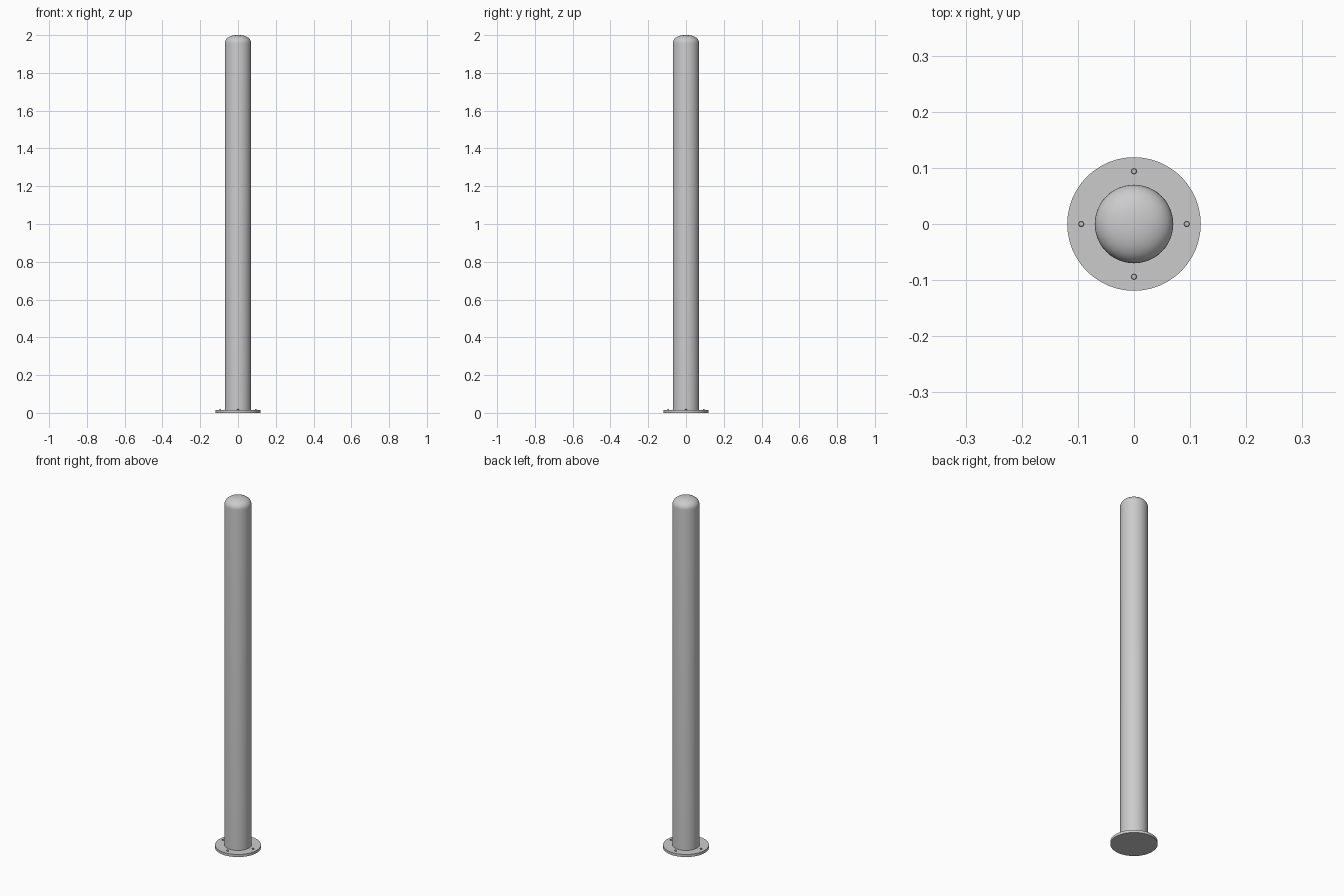
import bpy, bmesh
from math import sin, cos, pi, radians

if "Cube" in bpy.data.objects:
    bpy.data.objects.remove(bpy.data.objects["Cube"])


def lathe(name, profile, sides, location=(0, 0, 0)):
    """Revolve an (r, z) profile that starts and ends on the axis."""
    bm = bmesh.new()
    verts = [bm.verts.new((r, 0, z)) for r, z in profile]
    edges = [bm.edges.new(p) for p in zip(verts, verts[1:])]
    bmesh.ops.spin(bm, geom=verts + edges, cent=(0, 0, 0), axis=(0, 0, 1),
                   angle=2 * pi, steps=sides, use_merge=True)
    bmesh.ops.remove_doubles(bm, verts=bm.verts, dist=1e-5)
    bmesh.ops.recalc_face_normals(bm, faces=bm.faces)
    mesh = bpy.data.meshes.new(name)
    bm.to_mesh(mesh)
    bm.free()
    obj = bpy.data.objects.new(name, mesh)
    obj.location = location
    bpy.context.collection.objects.link(obj)
    bpy.ops.object.select_all(action='DESELECT')
    obj.select_set(True)
    bpy.context.view_layer.objects.active = obj
    bpy.ops.object.shade_smooth_by_angle(angle=radians(35))
    return obj


PLATE_H = 0.015
POST_R, POST_TOP, CAP_H = 0.07, 2.0, 0.045

# Round base plate
lathe("base_plate", [(0, 0), (0.119, 0), (0.119, PLATE_H), (0, PLATE_H)], 48)

# Post with a softly flattened domed top
cap = []
for i in range(12):
    a = i / 12 * pi / 2
    cap.append((POST_R * cos(a) ** 0.87,
                POST_TOP - CAP_H + CAP_H * sin(a) ** 0.87))
lathe("post", [(0, PLATE_H), (POST_R, PLATE_H)] + cap + [(0, POST_TOP)], 48)

# Four anchor bolts with slightly rounded heads
for i in range(4):
    a = i * pi / 2
    lathe(f"anchor_bolt_{i + 1}",
          [(0, -0.003), (0.005, -0.003), (0.005, 0.005), (0.004, 0.006), (0, 0.006)],
          16, (0.094 * cos(a), 0.094 * sin(a), PLATE_H))
